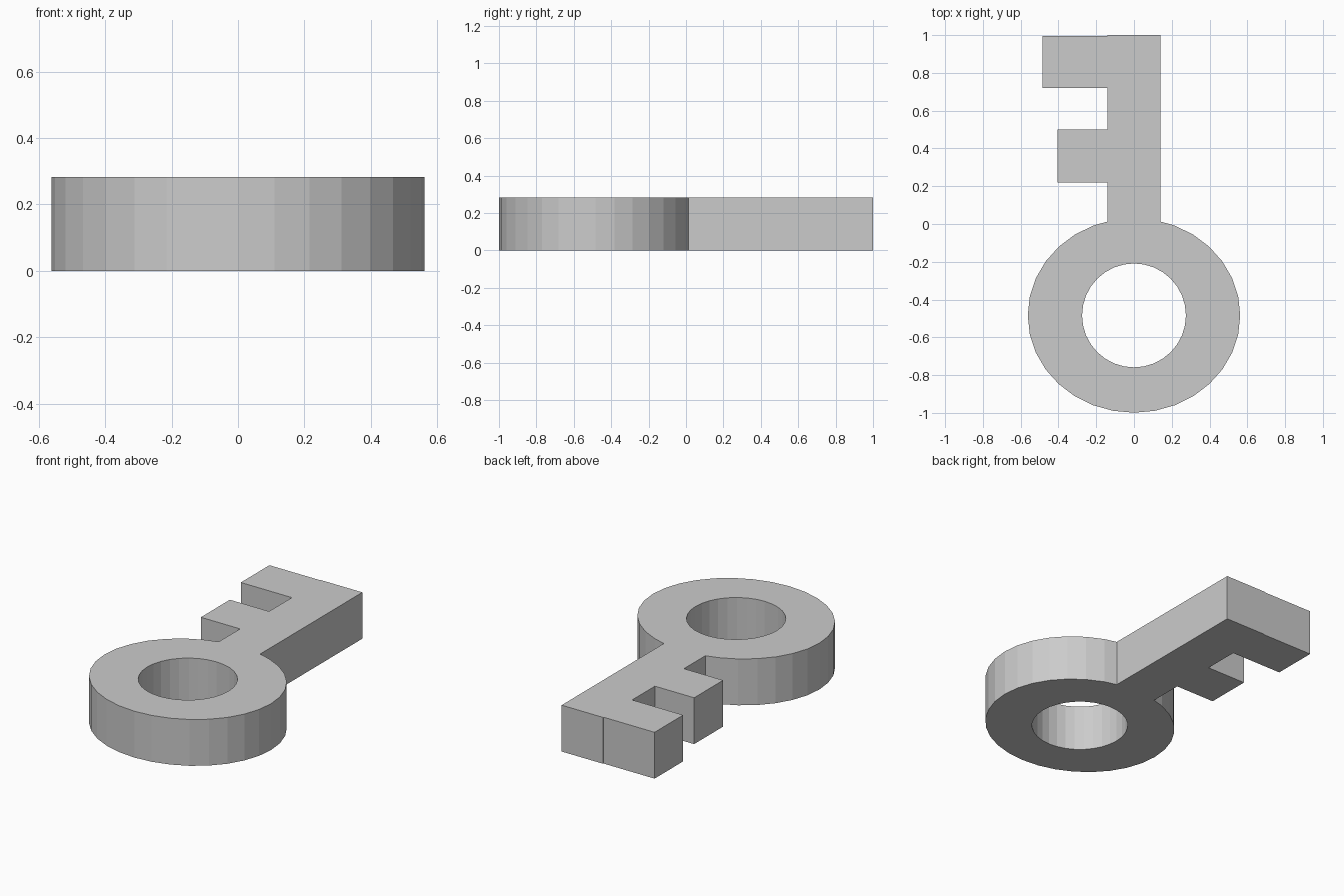
import bpy, bmesh
from math import cos, sin, tau

if "Cube" in bpy.data.objects:
    bpy.data.objects.remove(bpy.data.objects["Cube"])

HEIGHT = 0.283
CY = -0.484          # centre of the bow
SEG = 32


def ellipse(rx, ry, ks):
    return [(rx * cos(tau * k / SEG), CY + ry * sin(tau * k / SEG)) for k in ks]


def add_loop(bm, pts):
    vs = [bm.verts.new((x, y, 0)) for x, y in pts]
    return [bm.edges.new((a, b)) for a, b in zip(vs, vs[1:] + vs[:1])]


# Outline: shaft and two teeth, then round the oval bow
blade = [(0.14, 0.013), (0.14, 1.0), (-0.14, 1.0), (-0.14, 0.996),
         (-0.485, 0.996), (-0.485, 0.72), (-0.14, 0.72),
         (-0.14, 0.50), (-0.405, 0.50), (-0.405, 0.22), (-0.14, 0.22),
         (-0.14, 0.013)]
bow = ellipse(0.5625, 0.515, range(10, SEG + 7))
hole = ellipse(0.275, 0.275, range(SEG))

# Fill between outline and hole, then extrude to thickness
bm = bmesh.new()
edges = add_loop(bm, blade + bow) + add_loop(bm, hole)
bmesh.ops.triangle_fill(bm, edges=edges, use_beauty=True)
top = bmesh.ops.extrude_face_region(bm, geom=bm.faces[:], use_keep_orig=True)
bmesh.ops.translate(bm, vec=(0, 0, HEIGHT),
                    verts=[g for g in top["geom"] if isinstance(g, bmesh.types.BMVert)])
bmesh.ops.recalc_face_normals(bm, faces=bm.faces[:])

mesh = bpy.data.meshes.new("key")
bm.to_mesh(mesh)
bm.free()
bpy.context.collection.objects.link(bpy.data.objects.new("key", mesh))
